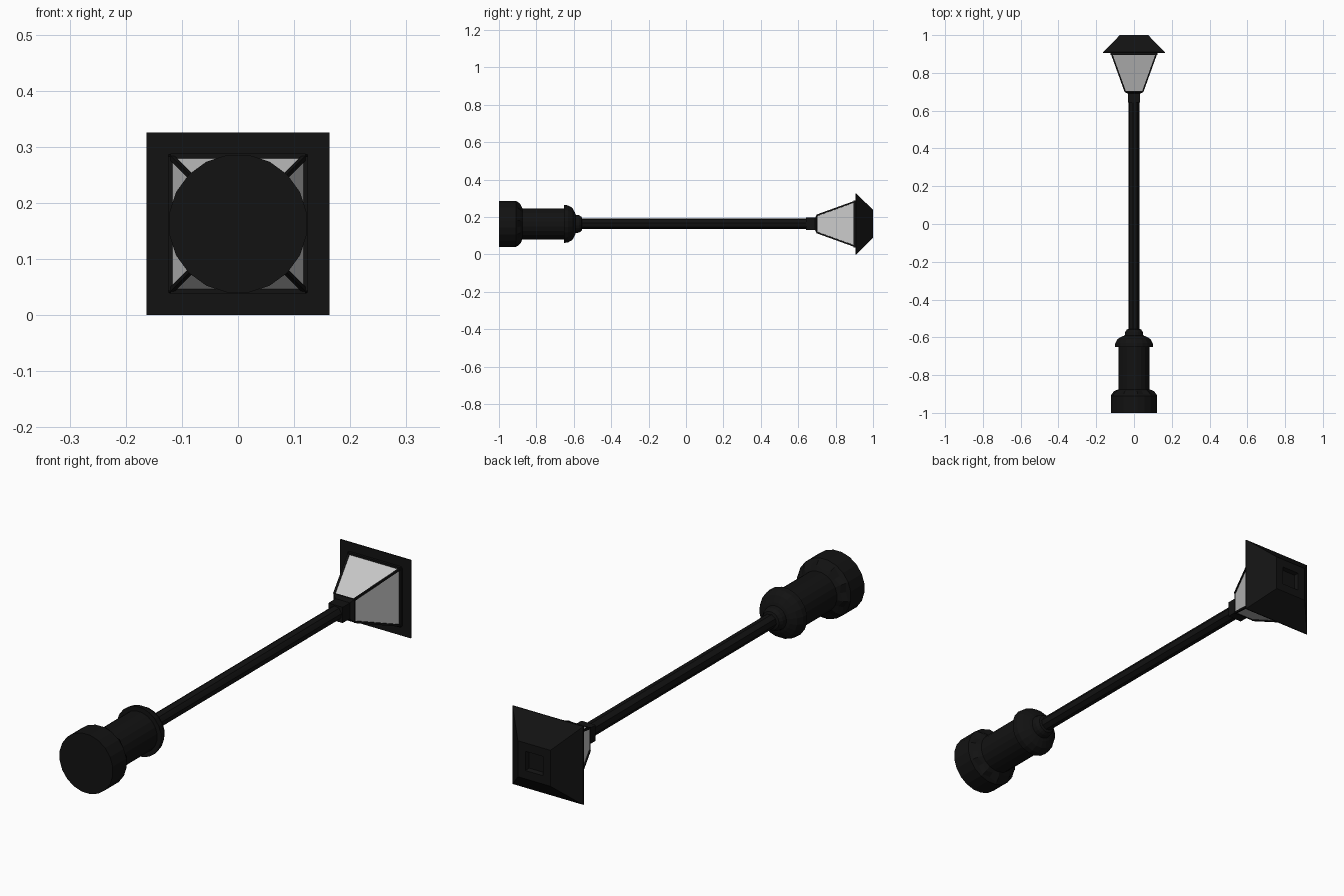
import bpy, bmesh, math
from mathutils import Vector

if "Cube" in bpy.data.objects:
    bpy.data.objects.remove(bpy.data.objects["Cube"])

CZ = 0.163  # height of the lamp's axis, which runs along y

black = bpy.data.materials.new("black_metal")
black.diffuse_color = (0.006, 0.006, 0.006, 1)
black.use_nodes = True
black.node_tree.nodes["Principled BSDF"].inputs["Base Color"].default_value = black.diffuse_color


def finish(name, bm, mat):
    bmesh.ops.recalc_face_normals(bm, faces=bm.faces)
    me = bpy.data.meshes.new(name)
    bm.to_mesh(me)
    bm.free()
    ob = bpy.data.objects.new(name, me)
    bpy.context.collection.objects.link(ob)
    if mat:
        me.materials.append(mat)
    return ob


def lathe(name, rings, n, mat=black, caps=True):
    """Rings of (radius, y[, flute depth]); n == 4 gives squares by half width."""
    bm = bmesh.new()
    loops = []
    for ring in rings:
        r, y = ring[:2]
        flute = ring[2] if len(ring) > 2 else 0
        loop = []
        for i in range(n):
            a = 2 * math.pi * (i + 0.5) / n
            k = r / math.cos(math.pi / 4) if n == 4 else r - flute * (i % 2)
            loop.append(bm.verts.new((k * math.cos(a), y, CZ + k * math.sin(a))))
        loops.append(loop)
    for a, b in zip(loops, loops[1:]):
        for i in range(n):
            j = (i + 1) % n
            bm.faces.new((a[i], a[j], b[j], b[i]))
    if caps:
        bm.faces.new(loops[0])
        bm.faces.new(loops[-1])
    return finish(name, bm, mat)


def bar(name, p, q, t):
    """Square bar between two points."""
    p, q = Vector(p), Vector(q)
    bm = bmesh.new()
    bmesh.ops.create_cube(bm, size=1)
    rot = (q - p).to_track_quat('Z', 'Y')
    for v in bm.verts:
        c = v.co
        v.co = (p + q) / 2 + rot @ Vector((c.x * t, c.y * t, c.z * (q - p).length))
    return finish(name, bm, black)


# Plinth with fluted shoulder, pedestal and its bell-shaped cap
lathe("plinth", [(0.124, -1), (0.124, -0.91), (0.12, -0.9, 0.012),
                 (0.106, -0.885, 0.014), (0.084, -0.875)], 20)
lathe("pedestal", [(0.084, -0.885), (0.084, -0.645)], 20)
lathe("pedestal_cap", [(0.082, -0.652), (0.103, -0.652), (0.1, -0.63),
                       (0.087, -0.608), (0.062, -0.594), (0.05, -0.59),
                       (0.047, -0.572), (0.038, -0.558), (0.027, -0.555)], 20)

# Slim fluted post and the square collar below the lantern
lathe("post", [(0.029, -0.57, 0.002), (0.029, 0.66, 0.002)], 16)
lathe("collar", [(0.033, 0.642), (0.033, 0.69), (0.048, 0.698), (0.048, 0.704)], 4)

# Tapered glass housing
lathe("glass", [(0.046, 0.702), (0.12, 0.905)], 4, None, caps=False)

# Lantern frame: corner bars and upper rails
for k in range(4):
    a = math.pi / 4 + k * math.pi / 2
    b = a + math.pi / 2

    def corner(half, y, ang):
        d = half * math.sqrt(2)
        return (d * math.cos(ang), y, CZ + d * math.sin(ang))
    bar("corner_bar", corner(0.046, 0.7, a), corner(0.12, 0.905, a), 0.008)
    bar("upper_rail", corner(0.12, 0.9, a), corner(0.12, 0.9, b), 0.01)

# Hipped roof with a shallow recess in its flat top
lathe("roof", [(0.163, 0.906), (0.163, 0.91), (0.075, 1.0), (0.04, 1.0),
               (0.034, 0.985)], 4)
